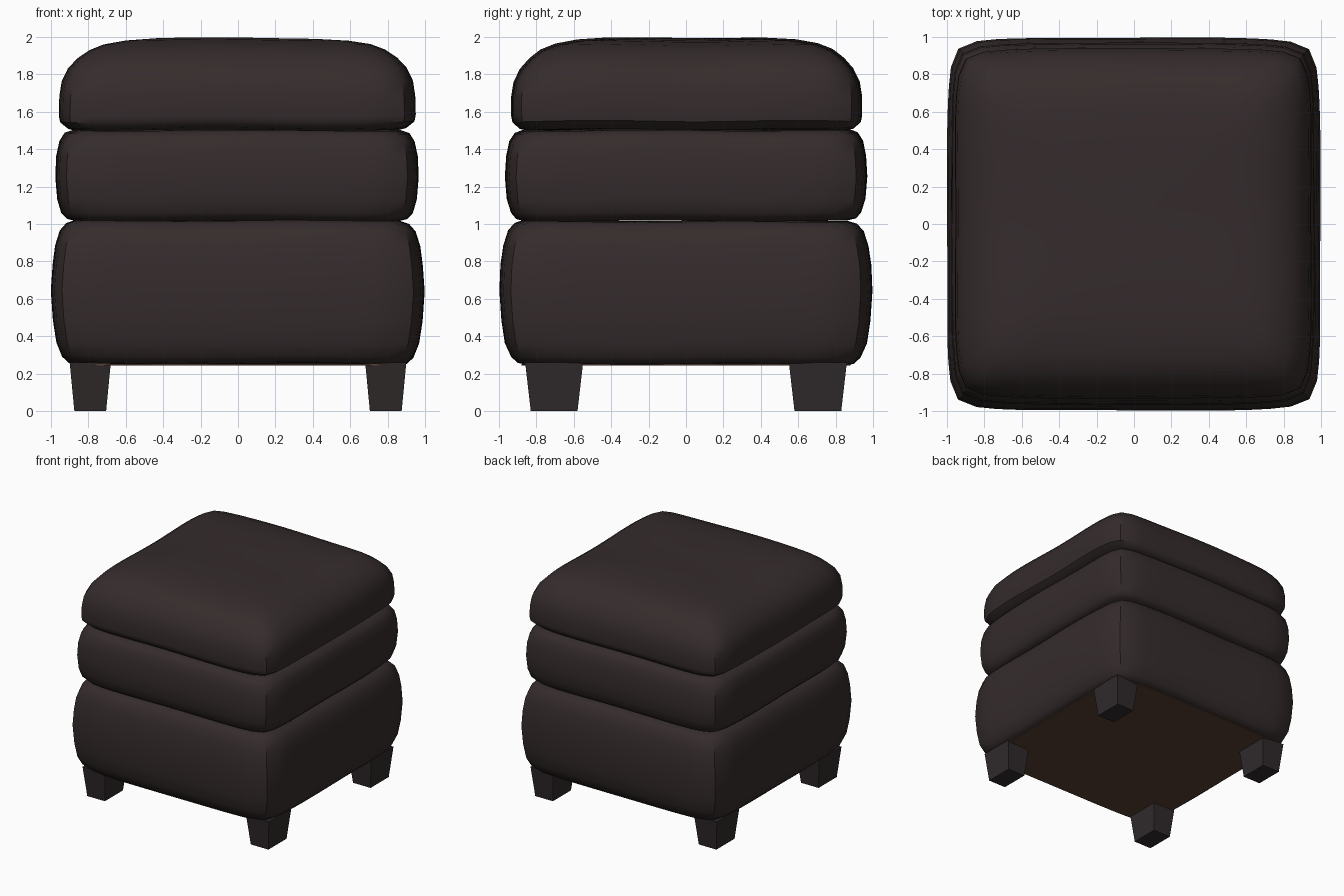
import bpy, bmesh, math

if "Cube" in bpy.data.objects:
    bpy.data.objects.remove(bpy.data.objects["Cube"])


def material(name, rgb):
    m = bpy.data.materials.new(name)
    m.diffuse_color = (*rgb, 1)
    m.use_nodes = True
    m.node_tree.nodes["Principled BSDF"].inputs["Base Color"].default_value = m.diffuse_color
    return m


LEATHER = material("dark brown leather", (0.036, 0.0250, 0.0250))
WOOD = material("dark leg wood", (0.029, 0.0230, 0.0235))
LINING = material("brown underside", (0.098, 0.052, 0.033))
SEGMENTS = 96


def finish(name, bm, mat, smooth=None):
    bmesh.ops.recalc_face_normals(bm, faces=bm.faces)
    mesh = bpy.data.meshes.new(name)
    bm.to_mesh(mesh)
    bm.free()
    mesh.materials.append(mat)
    ob = bpy.data.objects.new(name, mesh)
    bpy.context.collection.objects.link(ob)
    if smooth:
        bpy.ops.object.select_all(action='DESELECT')
        ob.select_set(True)
        bpy.context.view_layer.objects.active = ob
        bpy.ops.object.shade_smooth_by_angle(angle=math.radians(smooth))
    return ob


def outline(hx, hy, power=26, bulge=0.04):
    """Square with tight corners and gently bulging sides."""
    for i in range(SEGMENTS):
        a = 2 * math.pi * i / SEGMENTS
        c, s = math.cos(a), math.sin(a)
        r = (abs(c) ** power + abs(s) ** power) ** (-1 / power)
        x, y = r * c, r * s
        yield hx * x * (1 - bulge * abs(y) ** 6), hy * y * (1 - bulge * abs(x) ** 6)


def cushion(name, profile, cx=0.0, cy=0.0, wave=0.008, phase=0.0):
    """Stack rounded squares; profile rows are (z, half x, half y)."""
    bm = bmesh.new()
    rings = []
    for z, hx, hy in profile:
        ring = []
        for x, y in outline(hx, hy):
            w = wave * (math.sin(5 * x + phase) + math.sin(6 * y + 2 * phase)) / 2
            k = 1 + 0.5 * w
            ring.append(bm.verts.new((x * k + cx, y * k + cy, z + w)))
        rings.append(ring)
    for a, b in zip(rings, rings[1:]):
        for i in range(SEGMENTS):
            j = (i + 1) % SEGMENTS
            bm.faces.new((a[i], a[j], b[j], b[i]))
    bm.faces.new(rings[0])
    bm.faces.new(rings[-1])
    return finish(name, bm, LEATHER, 40)


# Upholstered base
cushion("base_cushion", [
    (0.252, 0.87, 0.87), (0.258, 0.905, 0.90), (0.29, 0.94, 0.935),
    (0.36, 0.968, 0.967), (0.48, 0.987, 0.985), (0.64, 0.998, 0.996),
    (0.78, 0.988, 0.99), (0.88, 0.975, 0.975), (0.96, 0.95, 0.95),
    (1.0, 0.915, 0.915), (1.015, 0.87, 0.87), (1.015, 0.4, 0.4)], wave=0.006)

# Middle cushion
cushion("middle_cushion", [
    (1.018, 0.4, 0.4), (1.018, 0.86, 0.86), (1.03, 0.91, 0.91),
    (1.06, 0.94, 0.935), (1.13, 0.96, 0.957), (1.25, 0.97, 0.967),
    (1.36, 0.965, 0.96), (1.44, 0.948, 0.944), (1.485, 0.92, 0.915),
    (1.502, 0.87, 0.87), (1.505, 0.4, 0.4)], cx=-0.005, wave=0.006, phase=1.3)

# Domed top cushion
cushion("top_cushion", [
    (1.505, 0.4, 0.4), (1.505, 0.86, 0.85), (1.515, 0.905, 0.895),
    (1.548, 0.947, 0.932), (1.58, 0.953, 0.938), (1.68, 0.95, 0.938),
    (1.76, 0.938, 0.925), (1.83, 0.905, 0.89), (1.885, 0.855, 0.84),
    (1.93, 0.79, 0.78), (1.96, 0.715, 0.70), (1.98, 0.60, 0.58),
    (1.99, 0.44, 0.42), (1.994, 0.22, 0.20), (1.995, 0.05, 0.05)],
    cx=-0.005, cy=0.003, wave=0.008, phase=2.2)

# Lining under the base
bm = bmesh.new()
ends = [[bm.verts.new((x, y, z)) for x, y in outline(0.885, 0.88)]
        for z in (0.243, 0.252)]
for i in range(SEGMENTS):
    j = (i + 1) % SEGMENTS
    bm.faces.new((ends[0][i], ends[0][j], ends[1][j], ends[1][i]))
for ring in ends:
    bm.faces.new(ring)
finish("underside_lining", bm, LINING)

# Tapered legs
for side, sx in (("left", -1), ("right", 1)):
    for end, sy in (("front", -1), ("back", 1)):
        bm = bmesh.new()
        bmesh.ops.create_cube(bm, size=1)
        cx, cy = sx * 0.79, sy * 0.705
        for v in bm.verts:
            top = v.co.z > 0
            v.co = (cx + v.co.x * (0.22 if top else 0.17),
                    cy + v.co.y * (0.31 if top else 0.25),
                    0.26 if top else 0.0)
        finish(f"{end}_{side}_leg", bm, WOOD)
